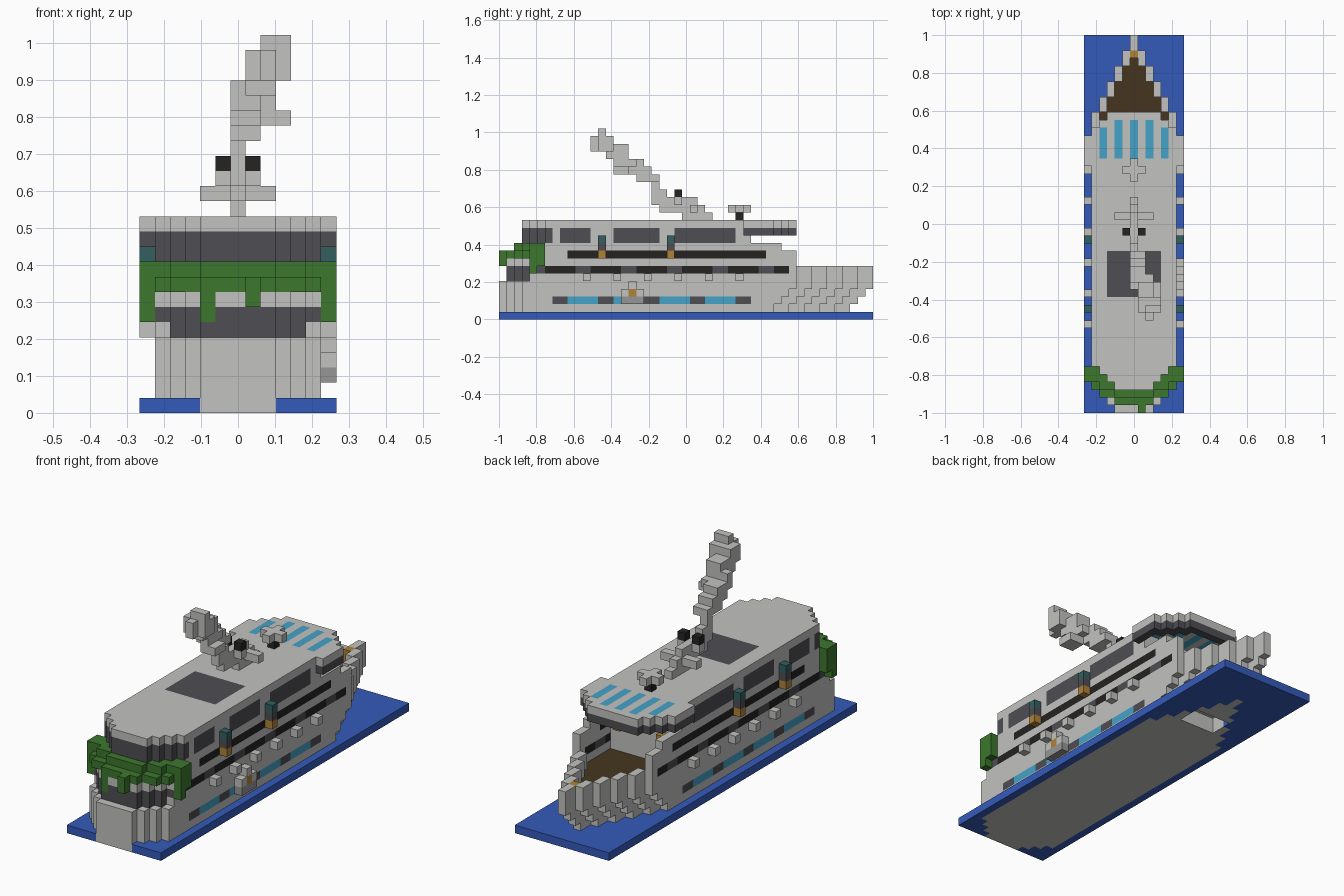
import bpy
import bmesh
import math

U = 2 / 49            # edge of one block; grid is 13 x 49 x 25 blocks
W, L = 6, 48

if "Cube" in bpy.data.objects:
    bpy.data.objects.remove(bpy.data.objects["Cube"], do_unlink=True)

COLOURS = {"light_grey": "C2C2C0", "sea_blue": "345ABA", "dark_grey": "4E4D52",
           "black": "252322", "green": "3C772D", "brown": "453520",
           "orange": "B08238", "teal": "345F60", "cyan": "45A2C8",
           "mid_grey": "969696"}
NAMES = list(COLOURS)


def linear(c):
    return c / 12.92 if c < 0.04 else ((c + 0.055) / 1.055) ** 2.4


def make_material(name, code):
    rgb = [linear(int(code[n:n + 2], 16) / 255) for n in (0, 2, 4)]
    mat = bpy.data.materials.new(name)
    mat.use_nodes = True
    mat.diffuse_color = (*rgb, 1)
    node = mat.node_tree.nodes["Principled BSDF"]
    node.inputs["Base Color"].default_value = (*rgb, 1)
    node.inputs["Roughness"].default_value = 0.9
    return mat


MATERIALS = [make_material(n, c) for n, c in COLOURS.items()]
cells = {}


def fill(part, colour, xs, ys, zs):
    """Fill an inclusive range of blocks; a single number is one block."""
    spans = [range(s, s + 1) if isinstance(s, int) else range(s[0], s[1] + 1)
             for s in (xs, ys, zs)]
    for i in spans[0]:
        for j in spans[1]:
            for k in spans[2]:
                cells[i, j, k] = (part, colour)


def both(part, colour, x, ys, zs):
    """Fill the same blocks on both sides of the ship."""
    for side in (-x, x):
        fill(part, colour, side, ys, zs)


def stern_half(j, start):
    return min(5, 2 + j - start)


def bow_half(j, end):
    return min(5, 5 - math.ceil((j - end) / 2))


# Sea slab, with the hull set into it
fill("sea", "sea_blue", (-W, W), (0, L), 0)

# Hull, flared towards the bow
for k in range(0, 5):
    end = min(38, 34 + k - (k == 0))
    for j in range(0, L + 1):
        h = min(stern_half(j, 0), bow_half(j, end))
        if h >= 0:
            fill("hull", "light_grey", (-h, h), j, k)

# Foredeck and its raised rim
for j in range(33, L + 1):
    h = bow_half(j, 38)
    both("bow_rim", "light_grey", h, j, (5, 6))
    if h > 0:
        fill("hull", "brown", (1 - h, h - 1), j, 4)
fill("bow_fitting", "orange", 0, 46, (5, 6))

# Lower and upper decks
for k in range(5, 13):
    start = 1 if k < 8 else 3
    for j in range(start, 33):
        h = stern_half(j, start)
        fill("decks", "light_grey", (-h, h), j, k)
for k, last in ((7, 38), (8, 38), (9, 36)):
    both("deck_side_wall", "light_grey", 5, (33, last), k)

# Dark window bands round the stern
for j in range(1, 4):
    h = stern_half(j, 1)
    fill("decks", "dark_grey", (-h, h), j, (5, 6))
for j in range(3, 7):
    h = stern_half(j, 3)
    fill("decks", "dark_grey", (-h, h), j, (10, 11))

# Bridge: overhanging roof with a window band below its edge
BRIDGE = {j: 6 if j < 36 else 41 - j for j in range(32, 39)}
for j, h in BRIDGE.items():
    fill("bridge_roof", "light_grey", (-h, h), j, 12)
    inner = BRIDGE.get(j + 1, 0)
    for i in range(min(inner, h), h + 1):
        both("bridge_windows", "dark_grey", i, j, 11)
fill("bridge_windows", "dark_grey", (-3, 3), 38, 11)
both("bridge_door", "orange", 3, 33, 8)

# Skylights and sun deck on the roof
for i in (-4, -2, 0, 2, 4):
    fill("bridge_roof", "cyan", i, (33, 36 if abs(i) == 4 else 37), 12)
fill("decks", "dark_grey", (-3, 3), (15, 20), 12)

# Window strips along both sides
for span in ((8, 11), (15, 20), (23, 30)):
    both("decks", "dark_grey", 5, span, (10, 11))
both("decks", "black", 5, (9, 32), 8)
both("deck_side_wall", "black", 5, (33, 34), 8)
for j in range(4, 38):
    part = "decks" if j < 33 else "bow_rim"
    both(part, "dark_grey" if (j - 4) % 6 < 2 else "black", 5, j, 6)
for j in range(7, 33):
    both("hull", "dark_grey" if (j - 7) % 6 < 2 else "cyan", 5, j, 2)

# Lifeboats and outside lifts
for j in range(11, 32, 4):
    both("lifeboats", "light_grey", 6, j, 5)
for j in (13, 22):
    for k, colour in ((8, "orange"), (9, "dark_grey"), (10, "teal")):
        both("lifts", colour, 6, j, k)

# Boarding platform on the left side only
fill("boarding_platform", "mid_grey", 6, (16, 18), 2)
fill("boarding_platform", "light_grey", 6, (16, 18), 3)
fill("boarding_platform", "orange", 6, 17, 3)
fill("boarding_platform", "light_grey", 6, 17, 4)

# Leafy garland wrapped round the stern
GARLAND = {8: {1: 2, 2: 4, 3: 5, 4: 6, 5: 6}, 9: {2: 2, 3: 4, 4: 6, 5: 6}}
for k, rows in GARLAND.items():
    for j, h in rows.items():
        for i in range(-h, h + 1):
            if (i, j, k) not in cells:
                fill("garland", "green", i, j, k)
both("garland", "green", 6, 4, (6, 7))
both("garland", "green", 6, 5, 7)
fill("garland", "green", -2, 1, (6, 7))
fill("garland", "green", 1, 0, (7, 8))

# Small radar on the roof
fill("radar", "black", 0, 31, 13)
fill("radar", "light_grey", (-1, 1), 31, 14)
fill("radar", "light_grey", 0, (30, 32), 14)

# Mast with crossbar, lamps and a trailing plume
fill("mast", "light_grey", 0, (24, 27), 13)
fill("mast", "light_grey", 0, (21, 26), 14)
fill("mast", "light_grey", (-2, 2), 25, 14)
fill("mast", "light_grey", 0, (20, 25), 15)
both("mast", "light_grey", 1, 23, 15)
both("lamps", "black", 1, 23, 16)
PLUME = [((0, 0), (20, 21), 16), ((0, 0), (20, 20), 17), ((0, 1), (18, 20), 18),
         ((0, 1), (17, 19), 19), ((2, 3), (15, 16), 19), ((0, 1), (16, 18), 20),
         ((2, 2), (15, 17), 20), ((0, 0), (16, 16), 21), ((1, 2), (14, 16), 21),
         ((1, 2), (13, 16), 22), ((3, 3), (13, 14), 22), ((2, 2), (12, 12), 22),
         ((1, 3), (13, 14), 23), ((2, 2), (12, 12), 23), ((2, 3), (13, 13), 24)]
for xs, ys, k in PLUME:
    fill("plume", "light_grey", xs, ys, k)

# Recess in the bottom of the hull
for i in range(-2, 3):
    for j in range(36, 39):
        for k in (0, 1):
            del cells[i, j, k]
fill("bottom_fitting", "orange", 0, 38, 1)

# Each face: outward direction and its four corners
SIDES = []
for axis in range(3):
    for sign in (0, 1):
        a, b = (axis + 1) % 3, (axis + 2) % 3
        ring = [(0, 0), (1, 0), (1, 1), (0, 1)]
        corners = []
        for p, q in ring if sign else ring[::-1]:
            c = [0, 0, 0]
            c[axis], c[a], c[b] = sign, p, q
            corners.append(c)
        step = [0, 0, 0]
        step[axis] = 2 * sign - 1
        SIDES.append((step, corners))


def build(part):
    """Join the outer faces of one part's blocks into an object."""
    bm = bmesh.new()
    verts = {}
    for cell, (owner, colour) in cells.items():
        if owner != part:
            continue
        for step, corners in SIDES:
            if tuple(c + s for c, s in zip(cell, step)) in cells:
                continue
            loop = []
            for corner in corners:
                p = tuple(c + o for c, o in zip(cell, corner))
                if p not in verts:
                    verts[p] = bm.verts.new(((p[0] - 0.5) * U, p[1] * U - 1, p[2] * U))
                loop.append(verts[p])
            bm.faces.new(loop).material_index = NAMES.index(colour)
    mesh = bpy.data.meshes.new(part)
    bm.to_mesh(mesh)
    bm.free()
    for mat in MATERIALS:
        mesh.materials.append(mat)
    bpy.context.collection.objects.link(bpy.data.objects.new(part, mesh))


for part in sorted({owner for owner, _ in cells.values()}):
    build(part)
